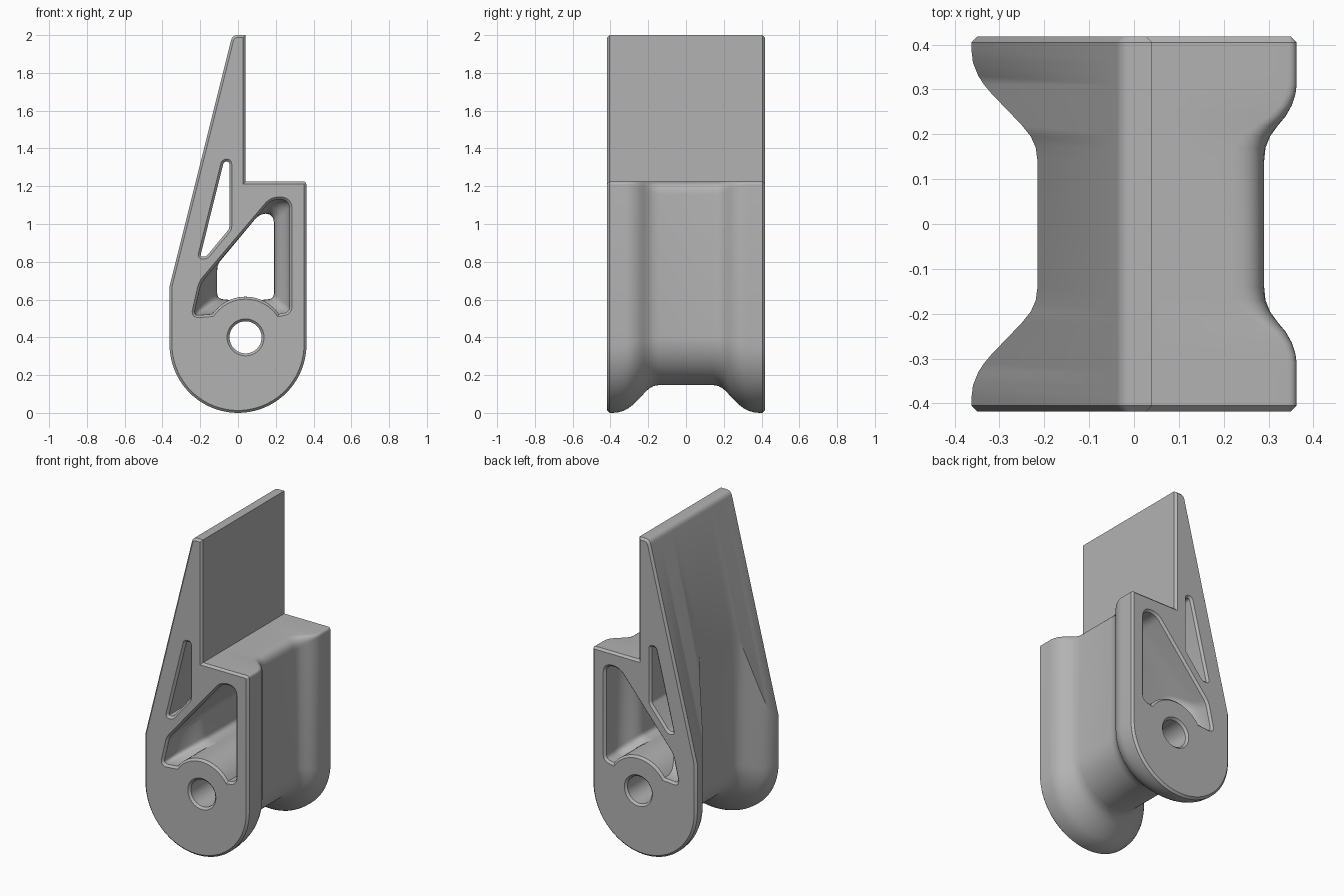
import bpy, bmesh, math
from mathutils import Vector

cube = bpy.data.objects.get("Cube")
if cube:
    bpy.data.objects.remove(cube, do_unlink=True)

grey = bpy.data.materials.new("plain grey")
grey.use_nodes = True
colour = (0.45, 0.45, 0.45, 1)
grey.diffuse_color = colour
grey.node_tree.nodes["Principled BSDF"].inputs["Base Color"].default_value = colour

HALF = 0.418          # half depth
CHAMFER = 0.013
OUT, MID = 0.3625, 0.04   # flange half width, pivot x
PIVOT_Z = 0.4


def lerp(a, b, t):
    return a + (b - a) * t


def pt(a, b, t):
    return Vector(a).lerp(Vector(b), t)


def arc(cx, cz, r, start, end, n):
    """Points on a circle, angles in degrees."""
    return [Vector((cx + r * math.cos(math.radians(lerp(start, end, i / n))),
                    cz + r * math.sin(math.radians(lerp(start, end, i / n)))))
            for i in range(n + 1)]


def rounded(prev, corner, nxt, r, n=6):
    """Soft corner with a fixed number of points."""
    a = corner + (prev - corner).normalized() * r
    b = corner + (nxt - corner).normalized() * r
    return [a.lerp(corner, i / n).lerp(corner.lerp(b, i / n), i / n) for i in range(n + 1)]


def offset(loop, d):
    """Move a counter-clockwise loop outward by d."""
    result = []
    for i, p in enumerate(loop):
        e1 = (p - loop[i - 1]).normalized()
        e2 = (loop[(i + 1) % len(loop)] - p).normalized()
        n1, n2 = Vector((e1.y, -e1.x)), Vector((e2.y, -e2.x))
        m = (n1 + n2).normalized()
        result.append(p + m * d / max(m.dot(n1), 0.4))
    return result


def loft(name, layers):
    """Skin matching (y, loop) layers into a closed solid."""
    bm = bmesh.new()
    rings = [[bm.verts.new((p.x, y, p.y)) for p in loop] for y, loop in layers]
    for a, b in zip(rings, rings[1:]):
        for i in range(len(a)):
            bm.faces.new((a[i - 1], a[i], b[i], b[i - 1]))
    bm.faces.new(rings[0])
    bm.faces.new(rings[-1])
    bmesh.ops.recalc_face_normals(bm, faces=bm.faces)
    mesh = bpy.data.meshes.new(name)
    bm.to_mesh(mesh)
    bm.free()
    mesh.materials.append(grey)
    ob = bpy.data.objects.new(name, mesh)
    bpy.context.collection.objects.link(ob)
    return ob


# Waist curve across the depth: (y, left edge, right edge)
waist = [(0.14, -0.215, 0.29), (0.17, -0.219, 0.293), (0.195, -0.23, 0.303),
         (0.22, -0.25, 0.321), (0.24, -0.269, 0.338), (0.265, -0.293, 0.352),
         (0.29, -0.317, 0.36), (0.31, -0.334, OUT), (0.33, -0.347, OUT),
         (0.36, -0.359, OUT), (0.39, -OUT, OUT)]


def body_loop(xl, xr):
    tl = (xl + OUT) / (OUT - 0.215)
    tr = (OUT - xr) / (OUT - 0.29)
    step, peak, shelf = Vector((MID, 1.225)), Vector((MID, 2)), Vector((xr, 1.225))
    tip = Vector((-0.03, 2))
    knee = Vector((xl, 0.67 + (xl + OUT) * 4))
    loop = arc((xl + xr) / 2, lerp(OUT, PIVOT_Z, tl), (xr - xl) / 2, 180, 360, 40)
    loop += rounded(loop[-1], shelf, step, lerp(0.02, 0.07, tr))
    loop += [step, peak]
    loop += rounded(peak, tip, knee, 0.03)
    return loop + [knee]


def window_loop(xl, xr):
    tl = (xl + OUT) / (OUT - 0.215)
    tr = (OUT - xr) / (OUT - 0.29)
    # Inner walls follow the waist
    a = pt((-0.235, 0.515), (-0.11, 0.605), tl)
    b = pt((-0.195, 0.69), (-0.11, 0.785), tl)
    c1 = pt((0.178, 1.13), (0.115, 1.055), tr)
    c2 = pt((0.273, 1.13), (0.19, 1.055), tr)
    d = pt((0.273, 0.535), (0.19, 0.605), tr)
    saddle = arc(MID, PIVOT_Z, 0.215, lerp(145, 113, tl), lerp(35, 67, tr), 20)
    loop = saddle + rounded(saddle[-1], d, c2, 0.03)
    loop += rounded(d, c2, c1, 0.05) + rounded(c2, c1, b, 0.04)
    return loop + rounded(c1, b, a, 0.03) + rounded(b, a, saddle[0], 0.03)


def mirrored(half):
    return [(-y, loop) for y, loop in reversed(half)] + half


def cutter(name, half):
    """Cutter with a flared chamfer at both mouths."""
    base = half[-1][1]
    half = half + [(HALF - CHAMFER, base), (HALF + 0.01, offset(base, CHAMFER + 0.01))]
    ob = loft(name, mirrored(half))
    ob.hide_render = True
    return ob


# Main body with flanges and waist
half = [(y, body_loop(l, r)) for y, l, r in waist]
outer = half[-1][1]
half += [(HALF - CHAMFER, outer), (HALF, offset(outer, -CHAMFER))]
body = loft("bracket_body", mirrored(half))

# Large window, slim window and pivot bore
large = cutter("large_window_cutter", [(y, window_loop(l, r)) for y, l, r in waist])
corners = [Vector(p) for p in ((-0.2, 0.828), (-0.168, 0.828), (-0.046, 0.975),
                               (-0.046, 1.33), (-0.075, 1.33))]
slim_loop = []
for i, p in enumerate(corners):
    slim_loop += rounded(corners[i - 1], p, corners[(i + 1) % 5], 0.013, 4)
slim = cutter("slim_window_cutter", [(0.1, slim_loop)])
bore = cutter("pivot_bore_cutter", [(0.1, arc(MID, PIVOT_Z, 0.085, 0, 360, 48)[:-1])])

for tool in (large, slim, bore):
    mod = body.modifiers.new(tool.name, 'BOOLEAN')
    mod.operation = 'DIFFERENCE'
    mod.solver = 'EXACT'
    mod.object = tool
bpy.context.view_layer.objects.active = body
bpy.ops.object.select_all(action='DESELECT')
body.select_set(True)
for mod in list(body.modifiers):
    bpy.ops.object.modifier_apply(modifier=mod.name)
for tool in (large, slim, bore):
    bpy.data.objects.remove(tool, do_unlink=True)
bpy.ops.object.shade_smooth_by_angle(angle=math.radians(28))
